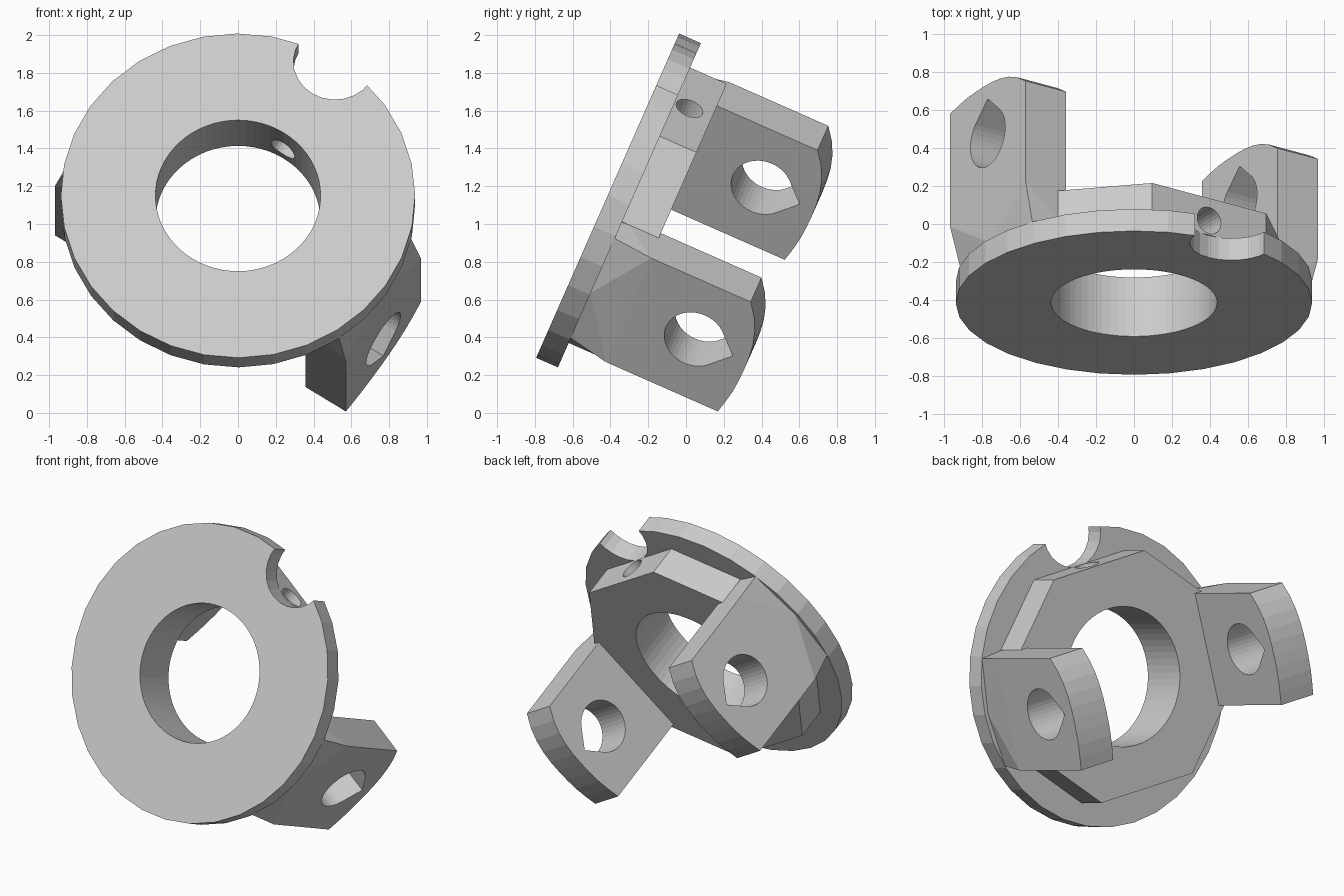
import bpy, bmesh
from math import cos, sin, pi, radians
from mathutils import Vector, Matrix

cube = bpy.data.objects.get("Cube")
if cube:
    bpy.data.objects.remove(cube)

grey = bpy.data.materials.new("light_grey")
grey.use_nodes = True
grey.diffuse_color = (0.6, 0.6, 0.6, 1)
grey.node_tree.nodes["Principled BSDF"].inputs["Base Color"].default_value = (0.6, 0.6, 0.6, 1)

# Yoke frame: p runs through both lugs, t along the set screw, w backward from the disc face
TILT = Matrix.Rotation(radians(66.2), 3, 'X') @ Matrix.Rotation(radians(-33.5), 3, 'Z')
ORIGIN = Vector((0, -0.415, 1.15))


def place(p, t, w):
    return ORIGIN + TILT @ Vector((p, t, -w))


def solid(name, points):
    """Convex solid around points given in the yoke frame."""
    bm = bmesh.new()
    for pt in points:
        bm.verts.new(place(*pt))
    hull = bmesh.ops.convex_hull(bm, input=bm.verts)
    loose = [v for v in bm.verts if not v.link_faces]
    bmesh.ops.delete(bm, geom=loose, context='VERTS')
    bmesh.ops.dissolve_limit(bm, angle_limit=radians(0.5), verts=bm.verts, edges=bm.edges)
    bmesh.ops.recalc_face_normals(bm, faces=bm.faces)
    mesh = bpy.data.meshes.new(name)
    bm.to_mesh(mesh)
    bm.free()
    mesh.materials.append(grey)
    obj = bpy.data.objects.new(name, mesh)
    bpy.context.collection.objects.link(obj)
    return obj


def circle(r, n, ca=0.0, cb=0.0):
    return [(ca + r * cos(2 * pi * i / n), cb + r * sin(2 * pi * i / n)) for i in range(n)]


def along_w(outline, w0, w1):
    return [(a, b, w) for a, b in outline for w in (w0, w1)]


def cut(obj, points):
    """Subtract a convex cutter and bake the result."""
    cutter = solid("cutter", points)
    cutter.hide_render = True
    mod = obj.modifiers.new("cut", 'BOOLEAN')
    mod.operation, mod.solver, mod.object = 'DIFFERENCE', 'EXACT', cutter
    bpy.context.view_layer.update()
    graph = bpy.context.evaluated_depsgraph_get()
    baked = bpy.data.meshes.new_from_object(obj.evaluated_get(graph))
    obj.modifiers.clear()
    obj.data = baked
    baked.name = obj.name
    bpy.data.objects.remove(cutter)


bore = along_w(circle(0.437, 64), -0.2, 0.6)

# Front disc with centre bore and a scallop for screw access
disc = solid("front_disc", along_w(circle(0.938, 32), 0, 0.126))
cut(disc, bore)
cut(disc, along_w(circle(0.22, 24, 0, 0.93), -0.1, 0.3))

# Eight-sided hub with bore and set screw hole
octagon = [(a * i, b * j) for a, b in ((0.36, 0.717), (0.717, 0.36))
           for i in (-1, 1) for j in (-1, 1)]
hub = solid("hub", along_w(octagon, 0.126, 0.338))
cut(hub, bore)
cut(hub, [(a, t, w) for a, w in circle(0.075, 24, 0, 0.21) for t in (0.2, 0.9)])

# Two opposite lugs with curved ends, tapered roots and teardrop pin holes
end_curve = [(-0.36, 0.995), (-0.28, 1.012), (-0.2, 1.025), (-0.12, 1.031), (-0.04, 1.033),
             (0.04, 1.031), (0.12, 1.022), (0.2, 1.003), (0.28, 0.97), (0.36, 0.92)]
teardrop = circle(0.165, 40, 0, 0.728) + [(0, 0.948)]
for name, side in (("left_lug", 1), ("right_lug", -1)):
    shape = [(p, t, w) for t, w in end_curve for p in (0.667, 0.923)]
    for t in (-0.36, 0.36):
        shape += [(0.667, t, 0.126), (0.923, t, 0.345), (0.87, t * 0.96, 0.126)]
    shape.append((0.915, 0, 0.126))
    lug = solid(name, [(side * p, t, w) for p, t, w in shape])
    cut(lug, [(side * p, t, w) for t, w in teardrop for p in (0.5, 1.1)])
